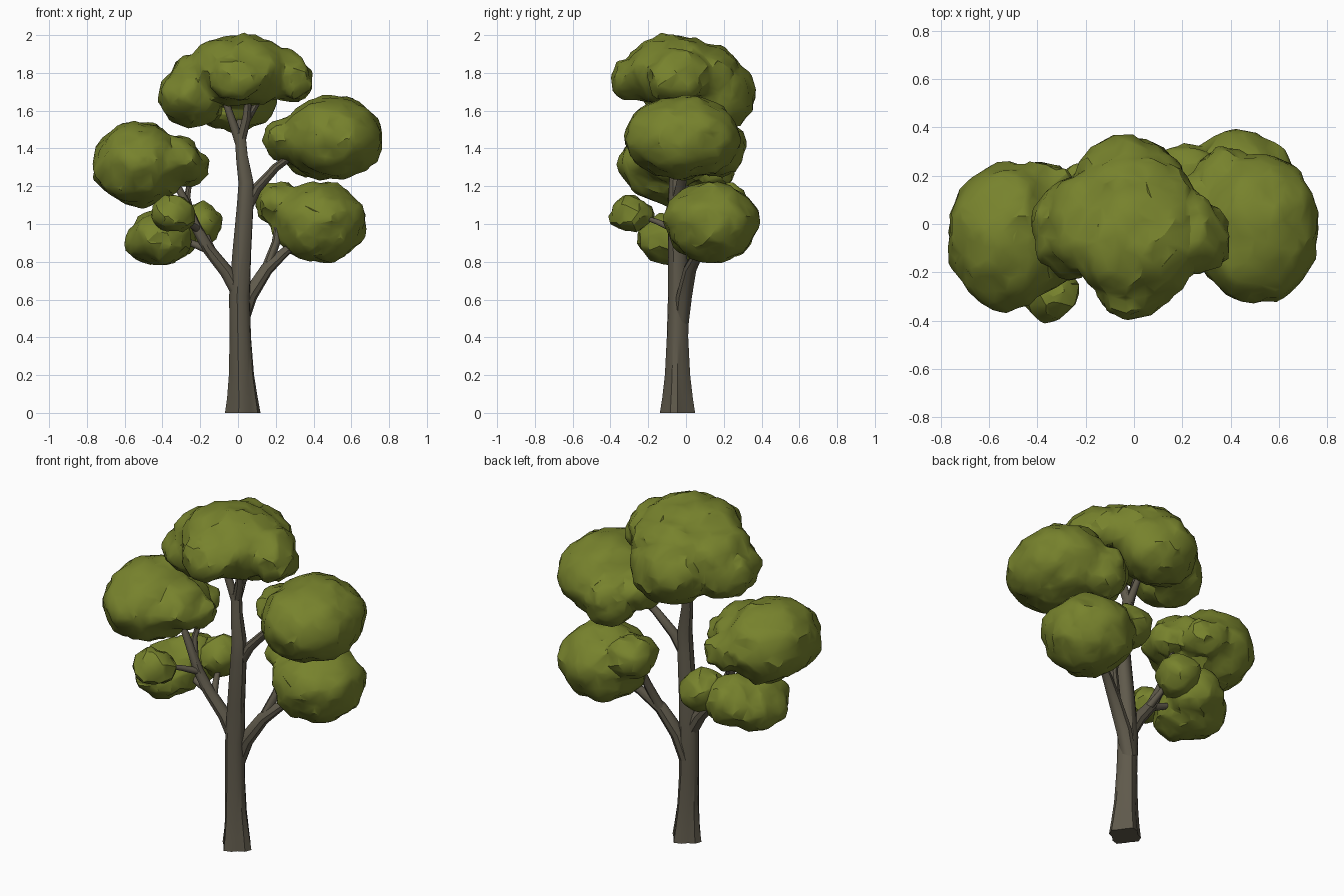
import bpy, bmesh, math
from mathutils import Vector, noise


def material(name, color):
    m = bpy.data.materials.new(name)
    m.diffuse_color = (*color, 1)
    return m


BARK = material("bark brown", (0.115, 0.101, 0.071))
LEAF = material("leaf green", (0.185, 0.225, 0.026))


def finish(name, bm, mat):
    me = bpy.data.meshes.new(name)
    bm.to_mesh(me)
    bm.free()
    ob = bpy.data.objects.new(name, me)
    bpy.context.collection.objects.link(ob)
    me.materials.append(mat)
    bpy.ops.object.select_all(action='DESELECT')
    ob.select_set(True)
    bpy.context.view_layer.objects.active = ob
    return ob


def smooth(angle):
    bpy.ops.object.shade_smooth_by_angle(angle=math.radians(angle))


def limb(name, points, sides=9, lobes=0.0):
    """Tapered tube through (x, y, z, radius) points, with optional root lobes at the base."""
    bm = bmesh.new()
    pos = [Vector(p[:3]) for p in points]
    rings = []
    for i, p in enumerate(pos):
        d = (pos[min(i + 1, len(pos) - 1)] - pos[max(i - 1, 0)]).normalized()
        if i == 0 and lobes:
            d = Vector((0, 0, 1))
        u = Vector((0, 1, 0)).cross(d).normalized()
        v = d.cross(u)
        flare = lobes * max(0.35, 1 - p.z / 0.6)
        ring = []
        for k in range(sides):
            a = math.tau * k / sides
            r = points[i][3] * (1 + flare * math.cos(4 * a + 0.6 + p.z))
            ring.append(bm.verts.new(p + (u * math.cos(a) + v * math.sin(a)) * r))
        rings.append(ring)
    for a, b in zip(rings, rings[1:]):
        for k in range(sides):
            n = (k + 1) % sides
            bm.faces.new((a[k], a[n], b[n], b[k]))
    bm.faces.new(rings[0][::-1])
    bm.faces.new(rings[-1])
    bmesh.ops.recalc_face_normals(bm, faces=bm.faces)
    finish(name, bm, BARK)
    smooth(40)


def clump(name, lobes):
    """Lumpy foliage mass merged from (centre, radii) ellipsoids."""
    bm = bmesh.new()
    for c, r in lobes:
        c = Vector(c)
        for v in bmesh.ops.create_icosphere(bm, subdivisions=4, radius=1)["verts"]:
            p = c + Vector([a * b for a, b in zip(v.co, r)])
            n = noise.noise(p * 8) * 0.022 + noise.noise(p * 19) * 0.022
            v.co = p + v.co.normalized() * n
    ob = finish(name, bm, LEAF)
    merge = ob.modifiers.new("merge", 'REMESH')
    merge.mode = 'VOXEL'
    merge.voxel_size = 0.016
    facet = ob.modifiers.new("facet", 'DECIMATE')
    facet.ratio = 0.09
    for mod in ("merge", "facet"):
        bpy.ops.object.modifier_apply(modifier=mod)
    if not ob.data.materials:
        ob.data.materials.append(LEAF)
    smooth(30)


# Trunk
limb("trunk", [(0.025, -0.045, 0, 0.083), (0.023, -0.045, 0.08, 0.073),
               (0.018, -0.045, 0.2, 0.062), (0.012, -0.045, 0.4, 0.055),
               (0.008, -0.04, 0.62, 0.054), (0.02, -0.045, 0.85, 0.049),
               (0.038, -0.05, 1.1, 0.044), (0.042, -0.05, 1.22, 0.04),
               (0.02, -0.04, 1.36, 0.032), (0.012, -0.03, 1.48, 0.028)],
     sides=14, lobes=0.16)

# Crown branches
limb("crown_branch_left", [(0.015, -0.03, 1.41, 0.027), (-0.04, -0.04, 1.57, 0.021),
                           (-0.09, -0.05, 1.72, 0.015)])
limb("crown_branch_middle", [(0.01, -0.03, 1.42, 0.026), (0.045, -0.05, 1.56, 0.023),
                             (0.06, -0.08, 1.74, 0.015)])
limb("crown_branch_right", [(0.04, -0.04, 1.54, 0.02), (0.1, -0.02, 1.64, 0.017),
                            (0.2, 0, 1.74, 0.012)])
limb("crown_branch_back", [(0.012, -0.03, 1.43, 0.024), (0.01, 0.04, 1.54, 0.018),
                           (0, 0.13, 1.64, 0.013)])

# Right branches
limb("upper_right_branch", [(0.04, -0.05, 1.08, 0.034), (0.1, -0.03, 1.19, 0.028),
                            (0.2, -0.01, 1.3, 0.023), (0.38, 0, 1.43, 0.014)])
limb("lower_right_branch", [(0.015, -0.025, 0.48, 0.04), (0.06, -0.01, 0.62, 0.042),
                            (0.15, 0.02, 0.76, 0.035), (0.25, 0.07, 0.855, 0.026),
                            (0.4, 0.14, 0.95, 0.015)])
limb("lower_right_twig", [(0.14, 0.02, 0.74, 0.028), (0.2, 0.07, 0.9, 0.023),
                          (0.22, 0.14, 1.06, 0.015)])

# Left branches
limb("left_branch", [(0.01, -0.04, 0.62, 0.04), (-0.06, -0.04, 0.745, 0.037),
                     (-0.16, -0.05, 0.87, 0.032), (-0.22, -0.06, 0.98, 0.028),
                     (-0.28, -0.06, 1.12, 0.022), (-0.36, -0.05, 1.28, 0.014)])
limb("left_inner_twig", [(-0.24, -0.06, 1.02, 0.022), (-0.27, -0.02, 1.14, 0.017),
                         (-0.25, 0.02, 1.26, 0.012)])
limb("left_outer_twig", [(-0.15, -0.05, 0.86, 0.024), (-0.25, -0.04, 0.9, 0.018),
                         (-0.38, -0.03, 0.93, 0.011)])
limb("left_front_twig", [(-0.21, -0.06, 0.97, 0.02), (-0.27, -0.15, 1.01, 0.015),
                         (-0.33, -0.26, 1.05, 0.01)])
limb("left_back_twig", [(-0.13, -0.045, 0.84, 0.022), (-0.16, 0.03, 0.92, 0.016),
                        (-0.18, 0.1, 1.0, 0.011)])

# Foliage
clump("crown_foliage", [((0.01, -0.07, 1.81), (0.285, 0.25, 0.19)),
                        ((0.0, 0.08, 1.78), (0.25, 0.21, 0.175)),
                        ((-0.25, -0.02, 1.675), (0.175, 0.2, 0.15)),
                        ((-0.18, 0.0, 1.77), (0.17, 0.22, 0.14)),
                        ((-0.02, 0.18, 1.68), (0.22, 0.185, 0.19)),
                        ((0.23, -0.04, 1.79), (0.14, 0.18, 0.13)),
                        ((0.3, -0.06, 1.75), (0.1, 0.14, 0.105)),
                        ((-0.01, -0.26, 1.775), (0.15, 0.13, 0.115))])
clump("upper_right_foliage", [((0.5, -0.02, 1.455), (0.265, 0.31, 0.22)),
                              ((0.28, 0.04, 1.45), (0.14, 0.17, 0.12)),
                              ((0.38, 0.17, 1.4), (0.15, 0.14, 0.15))])
clump("lower_right_foliage", [((0.43, 0.135, 1.01), (0.245, 0.25, 0.215)),
                              ((0.22, 0.19, 1.11), (0.13, 0.15, 0.11))])
clump("upper_left_foliage", [((-0.525, -0.05, 1.315), (0.245, 0.3, 0.22)),
                             ((-0.36, -0.05, 1.34), (0.17, 0.2, 0.135)),
                             ((-0.27, -0.04, 1.3), (0.12, 0.14, 0.095)),
                             ((-0.38, 0.13, 1.28), (0.13, 0.13, 0.1))])
clump("lower_left_foliage", [((-0.42, -0.04, 0.92), (0.175, 0.21, 0.14)),
                             ((-0.36, 0.08, 0.96), (0.15, 0.15, 0.14))])
clump("left_back_foliage", [((-0.2, 0.12, 1.0), (0.11, 0.13, 0.11))])
clump("left_front_foliage", [((-0.34, -0.29, 1.05), (0.115, 0.115, 0.095))])
